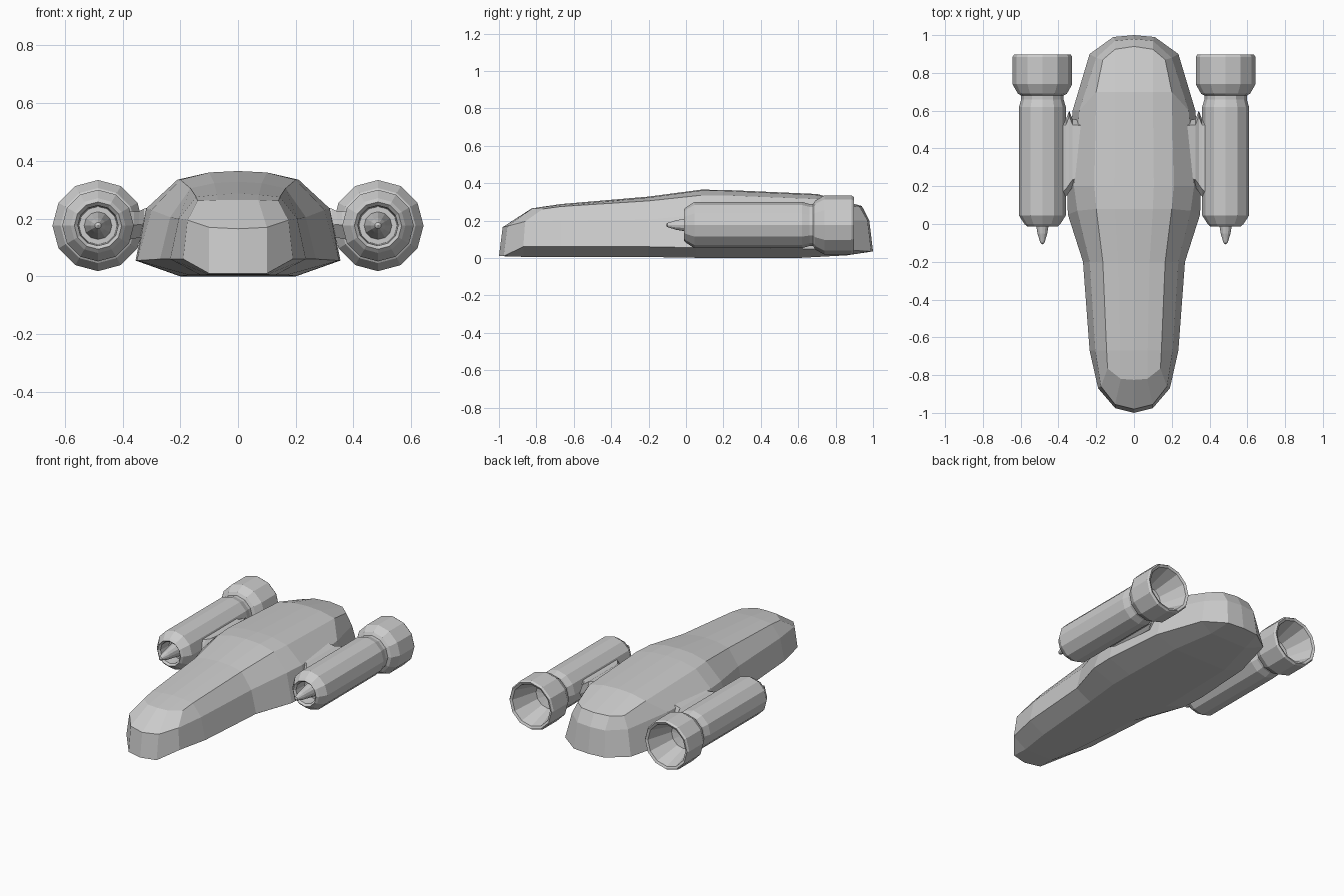
import bpy, bmesh
from math import sin, cos, pi

if "Cube" in bpy.data.objects:
    bpy.data.objects.remove(bpy.data.objects["Cube"])


def finish(name, bm):
    """Weld, fix normals, create the object and mirror it across x = 0."""
    bmesh.ops.remove_doubles(bm, verts=bm.verts, dist=0.0005)
    bmesh.ops.recalc_face_normals(bm, faces=bm.faces)
    mesh = bpy.data.meshes.new(name)
    bm.to_mesh(mesh)
    bm.free()
    ob = bpy.data.objects.new(name, mesh)
    bpy.context.collection.objects.link(ob)
    mir = ob.modifiers.new("mirror", 'MIRROR')
    mir.merge_threshold = 0.001
    return ob


def bridge(bm, rows, closed=False):
    """Skin neighbouring rows of coordinates with faces."""
    for a, b in zip(rows, rows[1:]):
        n = len(a)
        for i in range(n if closed else n - 1):
            j = (i + 1) % n
            pts = []
            for p in (a[i], a[j], b[j], b[i]):
                if p not in pts:
                    pts.append(p)
            if len(pts) > 2:
                bm.faces.new([bm.verts.new(p) for p in pts])


# Hull: half contours from nose to tail, joined upwards
chine = [(0, -1, .01), (.1, -.975, .01), (.19, -.87, .06), (.235, -.67, .06),
         (.27, -.2, .06), (.35, .05, .055), (.355, .2, .055), (.325, .6, .05),
         (.235, .9, .04), (.11, .99, .035), (0, 1, .035)]
shoulder = [(0, -.98, .165), (.1, -.955, .17), (.175, -.86, .195), (.205, -.67, .2),
            (.235, -.2, .205), (.3, .07, .23), (.318, .2, .235), (.29, .6, .23),
            (.2, .88, .2), (.1, .97, .2), (0, .98, .2)]
deck = [(0, -.825, .265), (.07, -.82, .265), (.14, -.765, .262), (.145, -.67, .275),
        (.165, -.2, .305), (.2, .08, .335), (.21, .2, .335), (.2, .7, .315),
        (.165, .87, .275), (.1, .925, .277), (0, .94, .278)]
belly = [(.1, -.87, .006), (.13, -.67, .005), (.17, -.2, .005), (.2, .05, .001),
         (.2, .2, 0), (.19, .6, 0), (.13, .86, .014)]
belly = chine[:2] + belly + chine[-2:]
ridge_z = [.288, .328, .365, .364, .342]

bm = bmesh.new()
bridge(bm, [belly, chine, shoulder, deck])
bridge(bm, [belly[1:-1], [(0, y, z) for x, y, z in [chine[0]] + belly[2:-2] + [chine[-1]]]])
# crowned deck, three columns per half
crown = [(deck[2], deck[1], deck[0])]
for (x, y, z), top in zip(deck[3:8], ridge_z):
    crown.append(((x, y, z), (x * .5, y, top - .005), (0, y, top)))
crown.append((deck[8], deck[9], deck[10]))
bridge(bm, crown)
finish("hull", bm)


# Engine pods: one lathed profile (y, radius) each
def lathe(name, profile, cx, cz, sides=12):
    bm = bmesh.new()
    rows = [[(cx + r * sin(2 * pi * k / sides), y, cz + r * cos(2 * pi * k / sides))
             for k in range(sides)] for y, r in profile]
    bridge(bm, rows, closed=True)
    return finish(name, bm)


pod = [(.08, .045), (.08, .066), (0, .07), (-.012, .082), (0, .095), (.045, .124),
       (.62, .124), (.66, .112), (.68, .112), (.69, .13), (.74, .158),
       (.885, .158), (.897, .15), (.89, .135), (.72, .085), (.70, 0)]
lathe("engine_pod", pod, .485, .176)
spike = [(.08, .048), (0, .034), (-.05, .026), (-.1, .011), (-.108, 0)]
lathe("intake_spike", spike, .485, .176)

# Pylons between hull and pods: sections (x, front y, back y, low z, high z)
sections = [(.26, .215, .55, .10, .25), (.325, .195, .555, .12, .235),
            (.343, .17, .60, .135, .225), (.36, .145, .555, .13, .225),
            (.40, .11, .55, .125, .23)]
bm = bmesh.new()
rows = []
for x, f, b, lo, hi in sections:
    mid = (lo + hi) / 2
    rows.append([(x, f, mid), (x, f + .04, hi), (x, b - .03, hi),
                 (x, b, mid), (x, b - .03, lo), (x, f + .04, lo)])
bridge(bm, rows, closed=True)
for row in (rows[0], rows[-1]):
    bm.faces.new([bm.verts.new(p) for p in row])
finish("pylon", bm)
